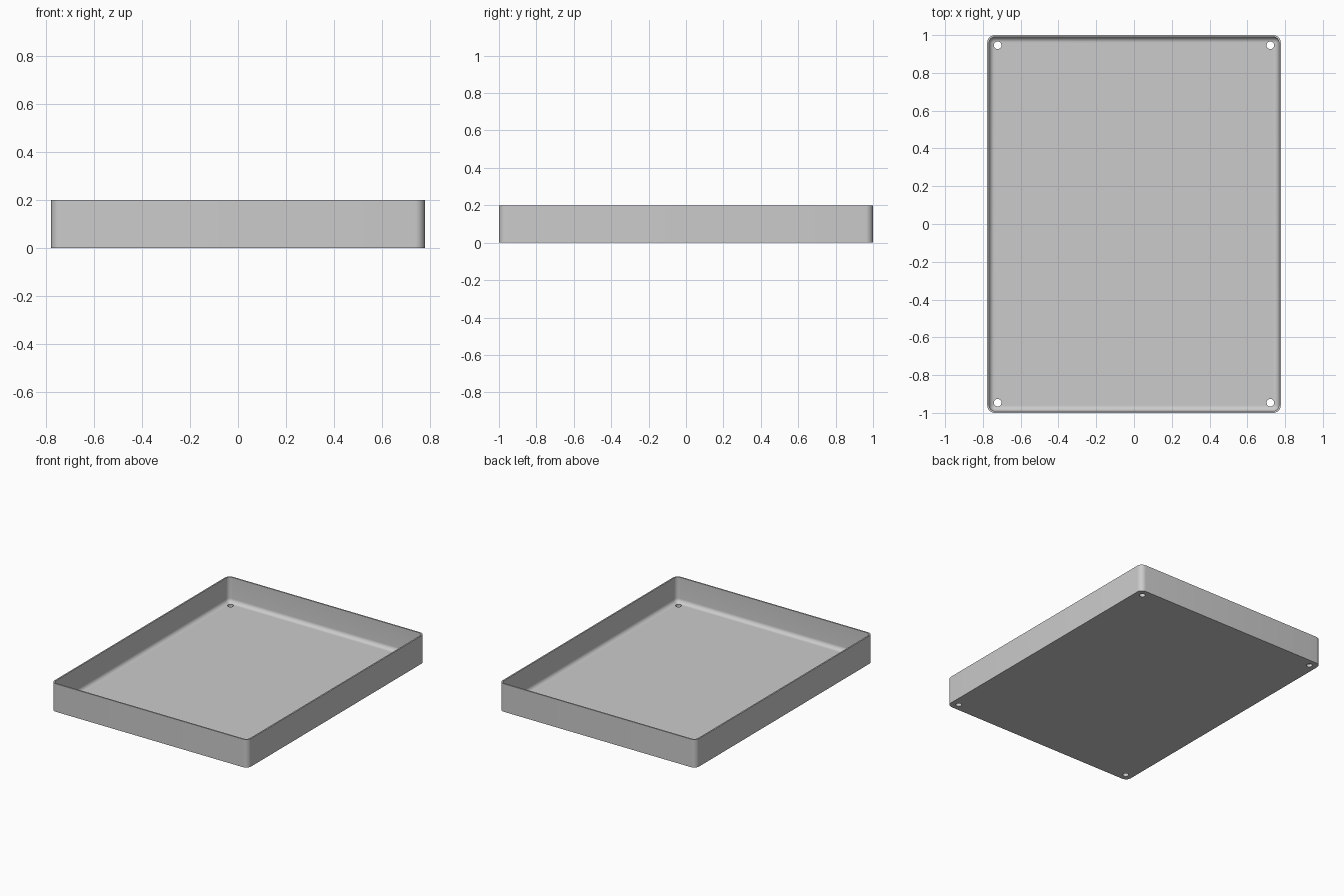
import bpy, bmesh, math

cube = bpy.data.objects.get("Cube")
if cube:
    bpy.data.objects.remove(cube, do_unlink=True)

HALF_X, HALF_Y, HEIGHT = 0.777, 1.0, 0.2
CORNER, WALL, FLOOR, FILLET = 0.04, 0.01, 0.02, 0.029
STEPS = 8

grey = bpy.data.materials.new("light grey")
grey.use_nodes = True
colour = (0.6, 0.6, 0.6, 1)
grey.diffuse_color = colour
grey.node_tree.nodes["Principled BSDF"].inputs["Base Color"].default_value = colour


def ring(bm, inset, z):
    """Rounded rectangle loop, moved inwards by inset."""
    radius = CORNER - inset
    verts = []
    for quarter, (sx, sy) in enumerate([(1, 1), (-1, 1), (-1, -1), (1, -1)]):
        for i in range(STEPS + 1):
            a = math.pi / 2 * (quarter + i / STEPS)
            verts.append(bm.verts.new((sx * (HALF_X - CORNER) + radius * math.cos(a),
                                       sy * (HALF_Y - CORNER) + radius * math.sin(a), z)))
    return verts


# Tray shell: outer wall, rim, inner wall, fillet down to the floor
profile = [(0, 0), (0, HEIGHT), (WALL, HEIGHT)]
for i in range(STEPS + 1):
    a = math.pi / 2 * i / STEPS
    profile.append((WALL + FILLET * (1 - math.cos(a)), FLOOR + FILLET * (1 - math.sin(a))))

bm = bmesh.new()
rings = [ring(bm, inset, z) for inset, z in profile]
for low, high in zip(rings, rings[1:]):
    for i in range(len(low)):
        j = (i + 1) % len(low)
        bm.faces.new((low[i], low[j], high[j], high[i]))
bm.faces.new(rings[0][::-1])
bm.faces.new(rings[-1])
mesh = bpy.data.meshes.new("tray")
bm.to_mesh(mesh)
bm.free()
mesh.materials.append(grey)
tray = bpy.data.objects.new("tray", mesh)
bpy.context.collection.objects.link(tray)

# Screw holes through the floor, one in each corner
for sx in (-1, 1):
    for sy in (-1, 1):
        bpy.ops.mesh.primitive_cylinder_add(vertices=32, radius=0.02, depth=0.16,
                                            location=(sx * 0.722, sy * 0.946, 0.03))
        cutter = bpy.context.object
        cutter.name = "hole_cutter"
        cutter.data.materials.append(grey)
        cut = tray.modifiers.new("hole", 'BOOLEAN')
        cut.object = cutter
        cut.solver = 'EXACT'
        bpy.context.view_layer.objects.active = tray
        bpy.ops.object.modifier_apply(modifier=cut.name)
        bpy.data.objects.remove(cutter, do_unlink=True)

bpy.ops.object.select_all(action='DESELECT')
tray.select_set(True)
bpy.context.view_layer.objects.active = tray
bpy.ops.object.shade_smooth_by_angle(angle=math.radians(30))
